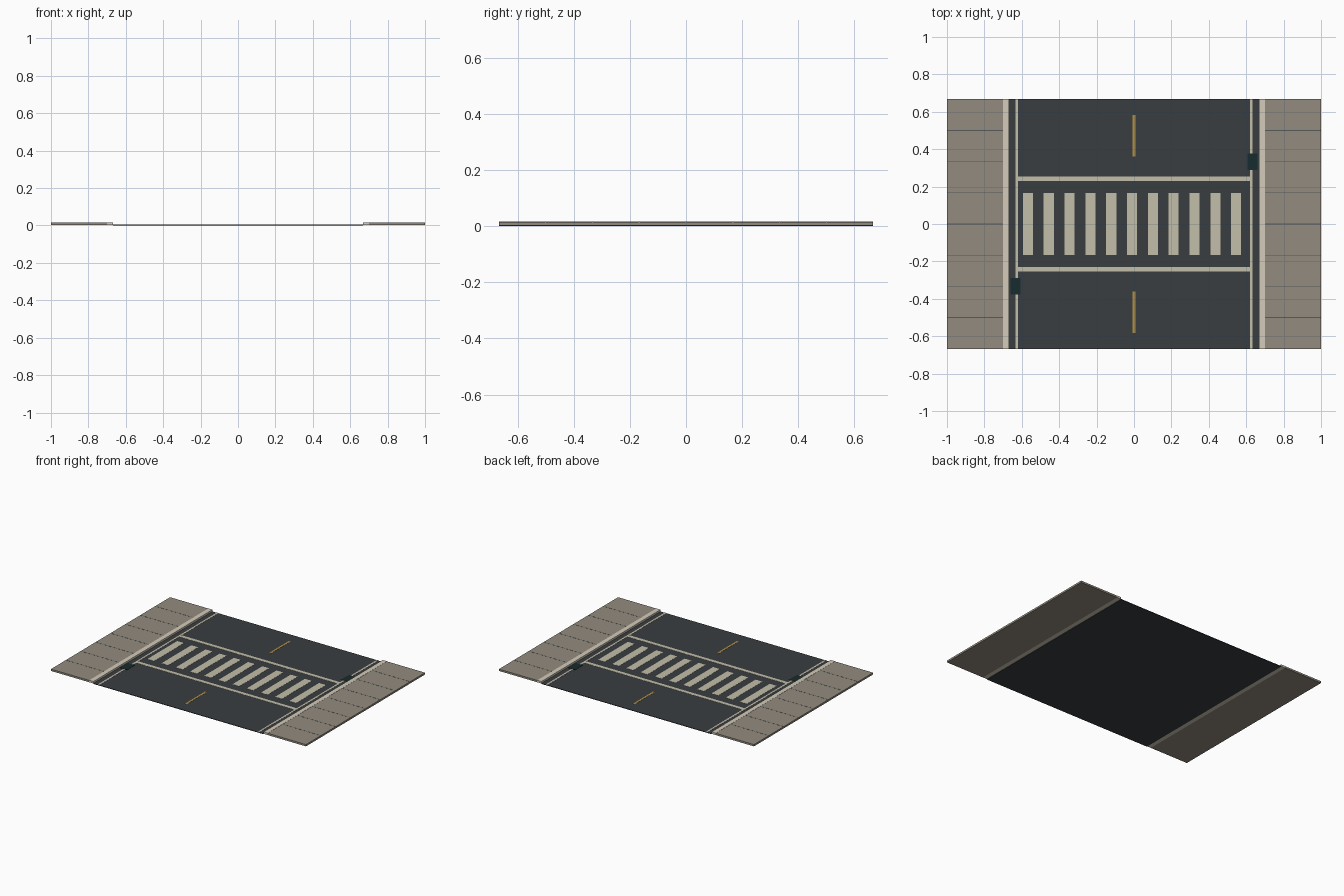
import bpy

if "Cube" in bpy.data.objects:
    bpy.data.objects.remove(bpy.data.objects["Cube"])

def material(name, rgb):
    m = bpy.data.materials.new(name)
    m.diffuse_color = (*rgb, 1)
    m.use_nodes = True
    m.node_tree.nodes["Principled BSDF"].inputs["Base Color"].default_value = m.diffuse_color
    return m

ASPHALT = material("asphalt", (0.042, 0.048, 0.052))
PAINT = material("white_paint", (0.55, 0.52, 0.40))
YELLOW = material("yellow_paint", (0.45, 0.28, 0.06))
CONCRETE = material("concrete", (0.29, 0.26, 0.21))
CURB = material("curb_stone", (0.66, 0.60, 0.49))
JOINT = material("joint", (0.09, 0.10, 0.10))
IRON = material("iron", (0.008, 0.025, 0.026))

def box(name, x, y, z, mat):
    """Box from (min, max) ranges on each axis."""
    bpy.ops.mesh.primitive_cube_add(
        size=1, location=[(a + b) / 2 for a, b in (x, y, z)])
    ob = bpy.context.object
    ob.name = name
    ob.scale = [b - a for a, b in (x, y, z)]
    bpy.ops.object.transform_apply(location=False, rotation=False, scale=True)
    ob.data.materials.append(mat)
    return ob

def mid(c, w):
    return (c - w / 2, c + w / 2)

L = 0.667           # half length of the tile, also half width of the road
ROAD = 0.004        # road surface height
MARK = (ROAD, ROAD + 0.001)
WALK = 0.016        # pavement height

# Road slab
box("road", (-L, L), (-L, L), (0, ROAD), ASPHALT)

# Zebra crossing
for i in range(11):
    box(f"crossing_stripe_{i}", mid(-0.567 + i * 0.1113, 0.054), (-0.167, 0.167), MARK, PAINT)

for s, side in ((-1, "left"), (1, "right")):
    # Pavement with expansion joints, and the curb along the road
    box(f"{side}_pavement", mid(s * 0.85, 0.30), (-L, L), (0.003, WALK), CONCRETE)
    box(f"{side}_curb", mid(s * 0.6835, 0.033), (-L, L), (0.003, WALK + 0.001), CURB)
    for j in range(-3, 4):
        box(f"{side}_pavement_joint_{j + 3}", mid(s * 0.85, 0.30), mid(j / 6, 0.004),
            (WALK - 0.001, WALK + 0.0005), JOINT)
    # Painted edge line and storm drain
    box(f"{side}_edge_line", mid(s * 0.627, 0.013), (-L, L), MARK, PAINT)
    box(f"{side}_storm_drain", mid(s * 0.633, 0.055), mid(s * 0.333, 0.088),
        (ROAD, ROAD + 0.002), IRON)
    # Stop line and centre dash, front and back
    end = "front" if s < 0 else "back"
    box(f"{end}_stop_line", (-0.6205, 0.6205), mid(s * 0.242, 0.026), MARK, PAINT)
    box(f"{end}_centre_dash", mid(0, 0.014), mid(s * 0.472, 0.222), MARK, YELLOW)
